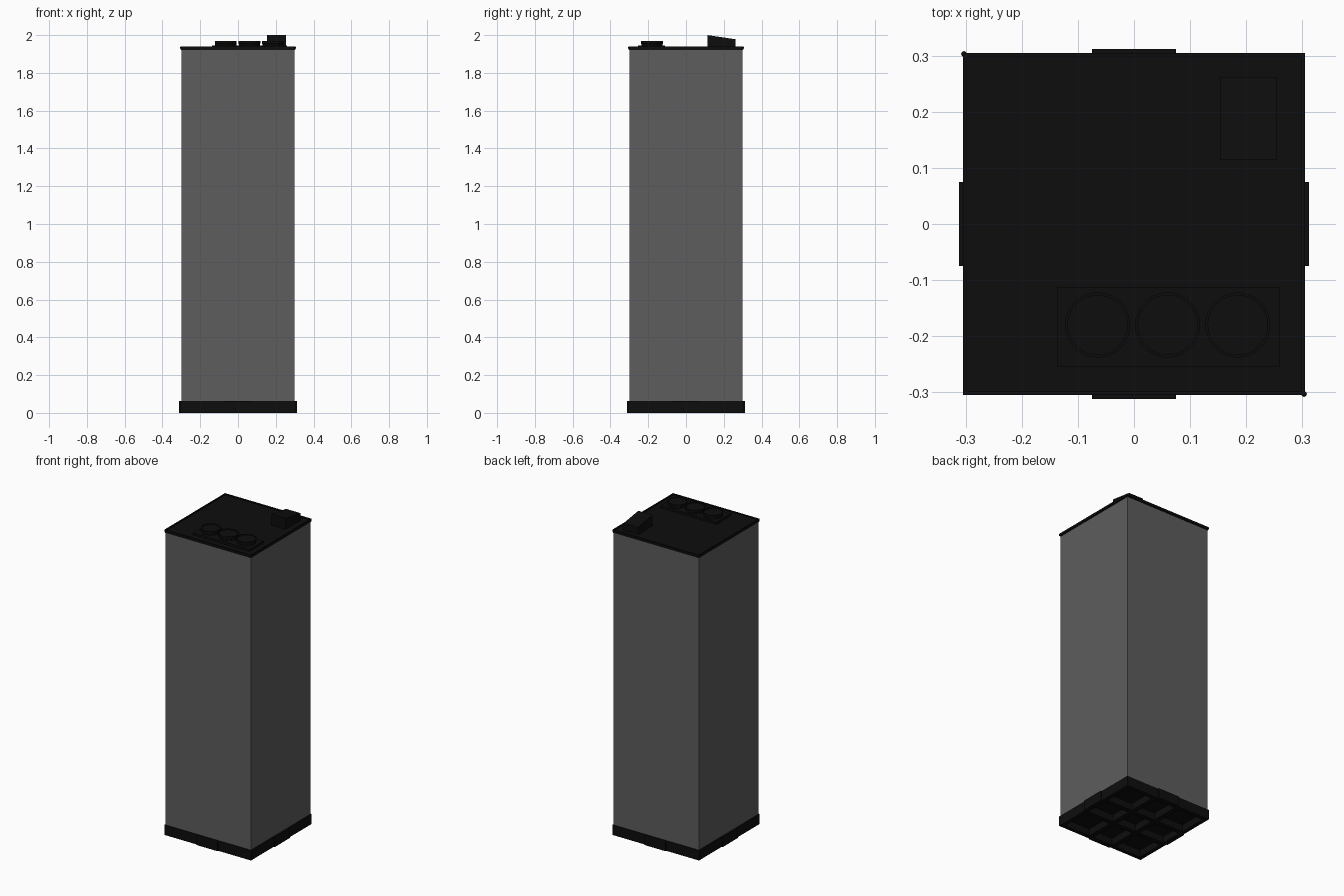
import bpy, bmesh, math

if "Cube" in bpy.data.objects:
    bpy.data.objects.remove(bpy.data.objects["Cube"])


def material(name, v):
    m = bpy.data.materials.new(name)
    m.diffuse_color = (v, v, v, 1)
    m.use_nodes = True
    m.node_tree.nodes["Principled BSDF"].inputs["Base Color"].default_value = m.diffuse_color
    return m


GREY = material("grey_panel", 0.11)
BLACK = material("black_plastic", 0.004)


def finish(name, bm, mat):
    bmesh.ops.recalc_face_normals(bm, faces=bm.faces)
    me = bpy.data.meshes.new(name)
    bm.to_mesh(me)
    bm.free()
    me.materials.append(mat)
    ob = bpy.data.objects.new(name, me)
    bpy.context.scene.collection.objects.link(ob)
    return ob


def add_box(bm, x0, x1, y0, y1, z0, z1):
    vs = bmesh.ops.create_cube(bm, size=1)["verts"]
    for v in vs:
        v.co = (x1 if v.co.x > 0 else x0, y1 if v.co.y > 0 else y0,
                z1 if v.co.z > 0 else z0)
    return vs


def box(name, *b, mat=BLACK):
    bm = bmesh.new()
    add_box(bm, *b)
    return finish(name, bm, mat)


def lathe(name, profile, x, y, n=32):
    bm = bmesh.new()
    rings = [[bm.verts.new((x + r * math.cos(2 * math.pi * i / n),
                            y + r * math.sin(2 * math.pi * i / n), z))
              for i in range(n)] for r, z in profile]
    for a, b in zip(rings, rings[1:]):
        for i in range(n):
            j = (i + 1) % n
            bm.faces.new((a[i], a[j], b[j], b[i]))
    bm.faces.new(rings[0])
    bm.faces.new(rings[-1])
    return finish(name, bm, BLACK)


# Tall cabinet body
box("cabinet_body", -0.30, 0.30, -0.30, 0.30, 0.06, 1.925, mat=GREY)

# Base tray: slab with crossing ribs below, leaving open pockets
R = 0.305
box("base_slab", -R, R, -R, R, 0.045, 0.063)
bm = bmesh.new()
for lo, hi in ((-R, -0.28), (-0.10, -0.07), (0.07, 0.10), (0.28, R)):
    add_box(bm, lo, hi, -R, R, 0, 0.046)
    add_box(bm, -R, R, lo, hi, 0, 0.046)
finish("base_ribs", bm, BLACK)

# Grip tab in the middle of each base side
for s, side in ((-1, "a"), (1, "b")):
    lo, hi = sorted((s * 0.30, s * 0.312))
    box("tab_x_" + side, lo, hi, -0.075, 0.075, 0, 0.063)
    box("tab_y_" + side, -0.075, 0.075, lo, hi, 0, 0.063)

# Lid with a narrow raised rim
box("lid", -0.302, 0.302, -0.302, 0.302, 1.92, 1.932)
bm = bmesh.new()
for lo, hi in ((-R, -0.298), (0.298, R)):
    add_box(bm, lo, hi, -R, R, 1.925, 1.939)
    add_box(bm, -R, R, lo, hi, 1.925, 1.939)
finish("lid_rim", bm, BLACK)

# Small round studs on two opposite lid corners
for s in (-1, 1):
    bm = bmesh.new()
    bmesh.ops.create_uvsphere(bm, u_segments=12, v_segments=8, radius=0.005)
    bmesh.ops.translate(bm, verts=bm.verts, vec=(s * 0.303, -s * 0.303, 1.933))
    finish("corner_stud", bm, BLACK)

# Port plate and three round ports with lips
box("port_plate", -0.137, 0.259, -0.255, -0.112, 1.93, 1.946)
for i, x in enumerate((-0.065, 0.06, 0.185)):
    ob = lathe("round_port_%d" % (i + 1),
               ((0.056, 1.94), (0.056, 1.953), (0.058, 1.955), (0.058, 1.969),
                (0.053, 1.969), (0.053, 1.965)), x, -0.18)

# Sloped control box at the back right
bm = bmesh.new()
for v in add_box(bm, 0.154, 0.255, 0.114, 0.262, 1.93, 2.0):
    if v.co.z > 1.95 and v.co.y > 0.2:
        v.co.z = 1.978
finish("control_box", bm, BLACK)
